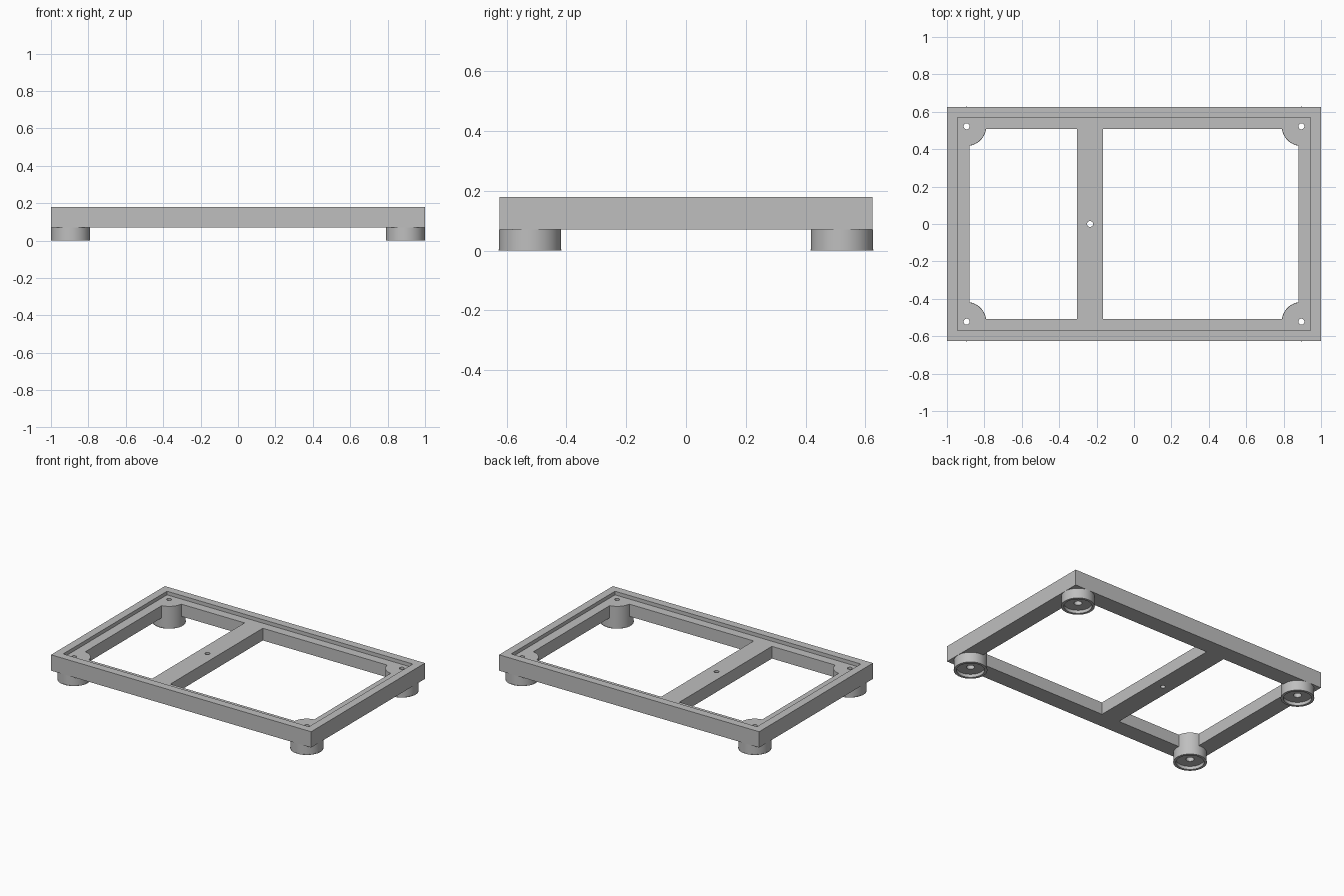
import bpy, bmesh, math

if "Cube" in bpy.data.objects:
    bpy.data.objects.remove(bpy.data.objects["Cube"])

HALF_X, HALF_Y = 1.0, 0.625
BOTTOM, FLOOR, TOP = 0.07, 0.155, 0.18
FOOT_X, FOOT_Y, FOOT_R = 0.895, 0.522, 0.104
OPEN_X, OPEN_Y = 0.88, 0.508
BAR_X, BAR_HALF = -0.235, 0.07
HOLE_R = 0.016

grey = bpy.data.materials.new("satin grey")
grey.use_nodes = True
colour = (0.52, 0.52, 0.52, 1)
grey.diffuse_color = colour
grey.node_tree.nodes["Principled BSDF"].inputs["Base Color"].default_value = colour


def finish(name, bm):
    bmesh.ops.recalc_face_normals(bm, faces=bm.faces)
    mesh = bpy.data.meshes.new(name)
    bm.to_mesh(mesh)
    bm.free()
    obj = bpy.data.objects.new(name, mesh)
    bpy.context.collection.objects.link(obj)
    mesh.materials.append(grey)
    return obj


def prism(name, outline, z0, z1):
    bm = bmesh.new()
    face = bm.faces.new([bm.verts.new((x, y, z0)) for x, y in outline])
    result = bmesh.ops.extrude_face_region(bm, geom=[face])
    verts = [g for g in result["geom"] if isinstance(g, bmesh.types.BMVert)]
    bmesh.ops.translate(bm, verts=verts, vec=(0, 0, z1 - z0))
    return finish(name, bm)


def rectangle(hx, hy):
    return [(-hx, -hy), (hx, -hy), (hx, hy), (-hx, hy)]


def circle(cx, cy, r, n=32):
    return [(cx + r * math.cos(math.tau * i / n), cy + r * math.sin(math.tau * i / n))
            for i in range(n)]


def opening_outline(outer, bar):
    """Rectangular opening whose two outer corners are bitten by round bosses."""
    side = math.copysign(1, outer)
    # Angles where the boss circle meets the side and end walls
    a0 = math.asin((OPEN_Y - FOOT_Y) / FOOT_R)
    a1 = math.acos((OPEN_X - FOOT_X) / FOOT_R)
    a0, a1 = math.pi + a0 * -1, math.tau - a1
    arc = []
    for i in range(17):
        a = a0 + (a1 - a0) * i / 16
        arc.append((side * (FOOT_X + FOOT_R * math.cos(a)),
                    FOOT_Y + FOOT_R * math.sin(a)))
    lower = [(x, -y) for x, y in reversed(arc)]
    return [(bar, OPEN_Y)] + arc + lower + [(bar, -OPEN_Y)]


def cut(target, cutter):
    mod = target.modifiers.new("cut", 'BOOLEAN')
    mod.operation = 'DIFFERENCE'
    mod.solver = 'EXACT'
    mod.object = cutter
    cutter.hide_render = True
    bpy.context.view_layer.objects.active = target
    bpy.ops.object.modifier_apply(modifier=mod.name)
    bpy.data.objects.remove(cutter)


def smooth(obj):
    bpy.ops.object.select_all(action='DESELECT')
    obj.select_set(True)
    bpy.context.view_layer.objects.active = obj
    bpy.ops.object.shade_smooth_by_angle(angle=math.radians(30))


corners = [(sx * FOOT_X, sy * FOOT_Y) for sx in (-1, 1) for sy in (-1, 1)]

# Frame with two openings, a crossbar, a shallow tray recess and screw holes
frame = prism("frame", rectangle(HALF_X, HALF_Y), BOTTOM, TOP)
cut(frame, prism("recess_cutter", rectangle(0.945, 0.57), FLOOR, TOP + 0.1))
for outer, bar in ((-1, BAR_X - BAR_HALF), (1, BAR_X + BAR_HALF)):
    cut(frame, prism("opening_cutter", opening_outline(outer, bar), 0, 0.3))
for x, y in corners + [(BAR_X, 0)]:
    cut(frame, prism("hole_cutter", circle(x, y, HOLE_R), 0, 0.3))
smooth(frame)

# Round feet: lathed rings with a hollow sole, a fine lip and a screw bore
profile = [(0.025, BOTTOM), (0.025, 0.022), (0.088, 0.022), (0.088, 0),
           (0.105, 0), (0.105, 0.004), (FOOT_R, 0.004), (FOOT_R, BOTTOM)]


def foot(name, cx, cy, n=64):
    bm = bmesh.new()
    rings = []
    for r, z in profile:
        rings.append([bm.verts.new((x, y, z)) for x, y in circle(cx, cy, r, n)])
    for a, b in zip(rings, rings[1:] + rings[:1]):
        for i in range(n):
            j = (i + 1) % n
            bm.faces.new((a[i], a[j], b[j], b[i]))
    smooth(finish(name, bm))


for x, y in corners:
    name = ("back" if y > 0 else "front") + ("_left" if x > 0 else "_right") + "_foot"
    foot(name, x, y)
